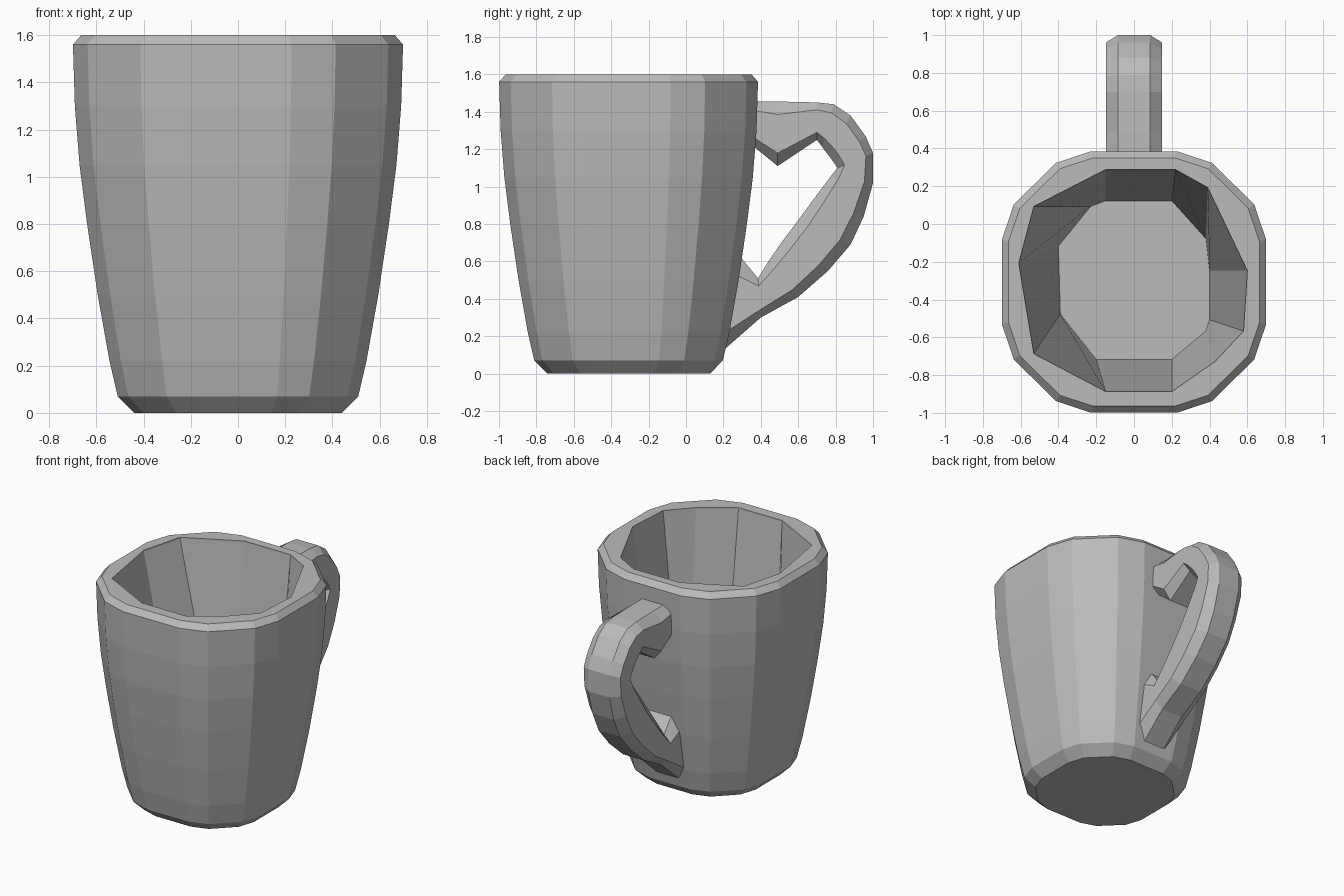
import bpy, bmesh, math

cube = bpy.data.objects.get("Cube")
if cube:
    bpy.data.objects.remove(cube, do_unlink=True)

grey = bpy.data.materials.new("stone_grey")
grey.use_nodes = True
colour = (0.5, 0.5, 0.5, 1)
grey.diffuse_color = colour
grey.node_tree.nodes["Principled BSDF"].inputs["Base Color"].default_value = colour

CENTRE_Y = -0.307


def loft(name, rings):
    """Closed solid skinned through equal-length rings of points."""
    bm = bmesh.new()
    loops = [[bm.verts.new(p) for p in ring] for ring in rings]
    for a, b in zip(loops, loops[1:]):
        for i in range(len(a)):
            j = (i + 1) % len(a)
            bm.faces.new((a[i], a[j], b[j], b[i]))
    bm.faces.new(loops[0])
    bm.faces.new(loops[-1])
    bmesh.ops.recalc_face_normals(bm, faces=bm.faces)
    mesh = bpy.data.meshes.new(name)
    bm.to_mesh(mesh)
    bm.free()
    mesh.materials.append(grey)
    obj = bpy.data.objects.new(name, mesh)
    bpy.context.collection.objects.link(obj)
    return obj


# Cup: rounded-square outer wall, chamfered rim and foot
quarter = [(18, 1.05), (33, 1.085), (57, 1.085), (72, 1.05)]
outline = [(math.radians(q * 90 + a), r) for q in range(4) for a, r in quarter]
profile = [(0.44, 0), (0.51, 0.07), (0.545, 0.22), (0.595, 0.5), (0.64, 0.8),
           (0.672, 1.05), (0.692, 1.3), (0.7, 1.56), (0.665, 1.6)]
cup = loft("cup", [[(r * k * math.cos(a), CENTRE_Y + 0.99 * r * k * math.sin(a), z)
                    for a, k in outline] for r, z in profile])

# Irregular hewn hollow, tapering from mouth to floor
mouth = [(0.6, 0.06), (0.39, 0.5), (0.22, 0.595), (-0.15, 0.595), (-0.53, 0.4),
         (-0.61, 0.1), (-0.53, -0.38), (-0.15, -0.58), (0.2, -0.58),
         (0.43, -0.42), (0.58, -0.26)]
floor = [(0.4, 0.06), (0.38, 0.23), (0.2, 0.43), (-0.15, 0.43), (-0.23, 0.4),
         (-0.4, 0.19), (-0.39, -0.17), (-0.2, -0.41), (0.2, -0.41),
         (0.38, -0.26), (0.4, -0.2)]
levels = [(floor, 0.19), (mouth, 1.59), (mouth, 1.7)]
hollow = loft("hollow_cutter", [[(x, CENTRE_Y + y, z) for x, y in pts]
                                for pts, z in levels])
hollow.hide_render = True
cut = cup.modifiers.new("hollow", "BOOLEAN")
cut.operation = "DIFFERENCE"
cut.solver = "EXACT"
cut.object = hollow
bpy.context.view_layer.objects.active = cup
bpy.ops.object.modifier_apply(modifier=cut.name)
bpy.data.objects.remove(hollow, do_unlink=True)

# Handle: chunky chamfered band swept through (outer, inner) stations
stations = [(0.33, 1.455, 0.33, 1.24), (0.49, 1.455, 0.49, 1.11),
            (0.7, 1.45, 0.7, 1.25), (0.79, 1.44, 0.73, 1.21),
            (0.88, 1.38, 0.76, 1.17), (0.96, 1.27, 0.79, 1.13),
            (1, 1.18, 0.81, 1.1), (1, 1.02, 0.77, 1.05),
            (0.95, 0.84, 0.68, 0.93), (0.88, 0.69, 0.6, 0.82),
            (0.76, 0.55, 0.51, 0.7), (0.6, 0.41, 0.44, 0.6),
            (0.4, 0.3, 0.385, 0.51), (0.16, 0.09, 0.27, 0.65)]
half = [(0, 0.085), (0.2, 0.147), (0.8, 0.147), (1, 0.09)]
section = half + [(t, -w) for t, w in reversed(half)]
loft("handle", [[(w, oy + (iy - oy) * t, oz + (iz - oz) * t) for t, w in section]
                for oy, oz, iy, iz in stations])
